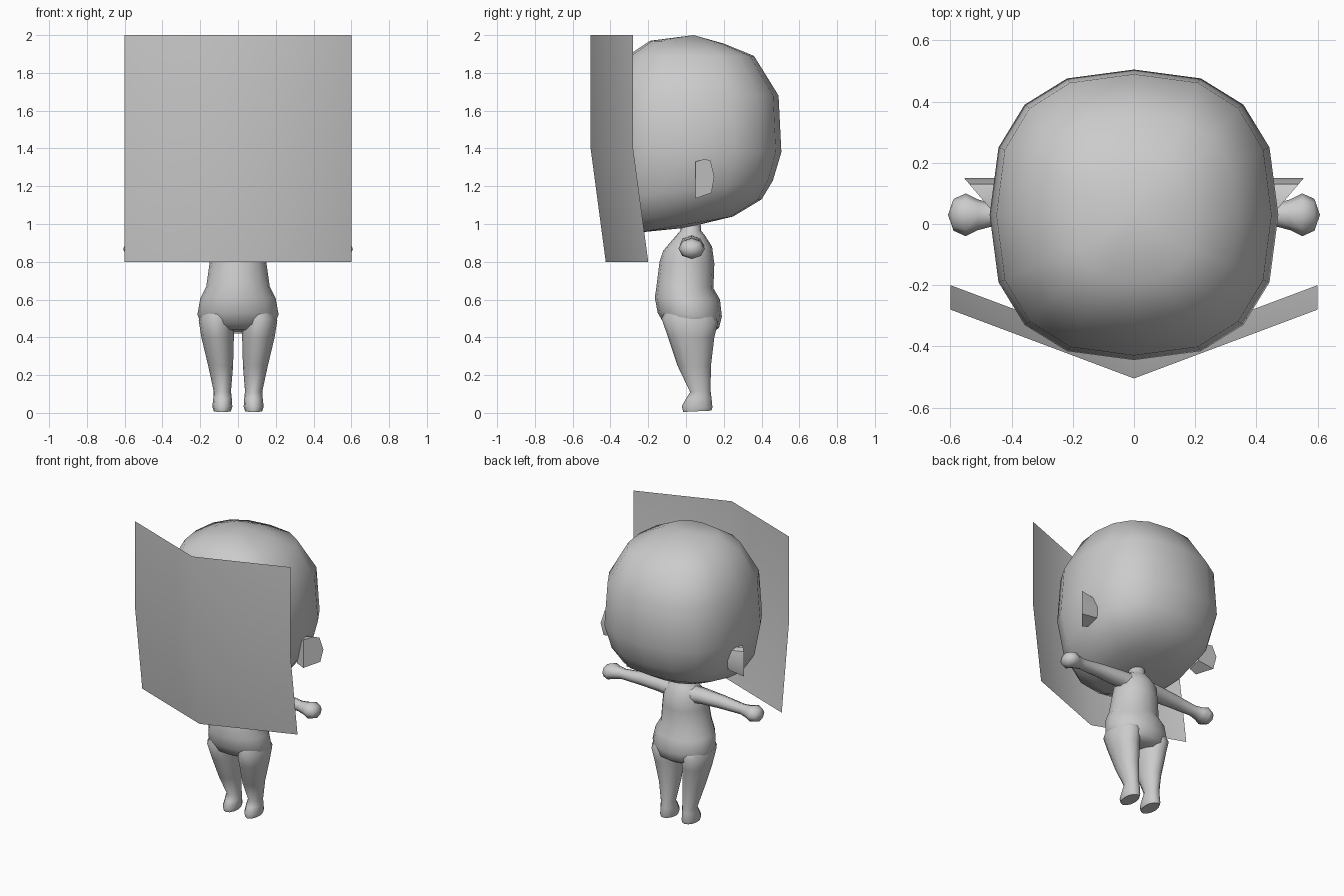
import bpy, bmesh, math
from mathutils import Vector

grey = bpy.data.materials.new("plain_grey")
grey.diffuse_color = (0.6, 0.6, 0.6, 1)


def make(name, verts, faces, angle=60):
    me = bpy.data.meshes.new(name)
    me.from_pydata([tuple(v) for v in verts], [], faces)
    bm = bmesh.new()
    bm.from_mesh(me)
    bmesh.ops.recalc_face_normals(bm, faces=bm.faces)
    bm.to_mesh(me)
    bm.free()
    ob = bpy.data.objects.new(name, me)
    bpy.context.collection.objects.link(ob)
    me.materials.append(grey)
    bpy.ops.object.select_all(action='DESELECT')
    ob.select_set(True)
    bpy.context.view_layer.objects.active = ob
    bpy.ops.object.shade_smooth_by_angle(angle=math.radians(angle))
    return ob


def loft(name, rings, start=None, end=None, angle=60):
    """Skin closed rings; ends close to a pole point or to a flat cap."""
    n = len(rings[0])
    verts = [v for r in rings for v in r]
    faces = [(k * n + i, k * n + (i + 1) % n, (k + 1) * n + (i + 1) % n, (k + 1) * n + i)
             for k in range(len(rings) - 1) for i in range(n)]
    for pole, base in ((start, 0), (end, (len(rings) - 1) * n)):
        if pole is None:
            faces.append(tuple(range(base, base + n)))
        else:
            verts.append(pole)
            faces += [(base + i, base + (i + 1) % n, len(verts) - 1) for i in range(n)]
    return make(name, verts, faces, angle)


def level_ring(x, hw, yf, yb, zf, zb, n=16, power=2.0):
    """Oval ring between a front and a back point, which may differ in height."""
    out = []
    for i in range(n):
        a = 2 * math.pi * i / n
        c, s = math.cos(a), math.sin(a)
        u = math.copysign(abs(c) ** (2 / power), c)
        v = math.copysign(abs(s) ** (2 / power), s)
        t = (v + 1) / 2
        out.append((x + hw * u, yf + (yb - yf) * t, zf + (zb - zf) * t))
    return out


# Bent front sheet
sheet = [(x, y + dy, z) for z, dy in ((2, 0), (1.4, 0), (0.8, 0.08))
         for x, y in ((-0.6, -0.28), (0, -0.505), (0.6, -0.28))]
make("front_sheet", sheet, [(0, 1, 4, 3), (1, 2, 5, 4), (3, 4, 7, 6), (4, 5, 8, 7)])

# Head: half width, front y, back y, front z, back z
head = [(0.21, -0.25, 0.25, 0.955, 1.04), (0.35, -0.35, 0.40, 1.0, 1.13),
        (0.43, -0.41, 0.46, 1.13, 1.23), (0.472, -0.445, 0.505, 1.38, 1.38),
        (0.45, -0.43, 0.49, 1.68, 1.68), (0.34, -0.31, 0.36, 1.89, 1.89),
        (0.19, -0.19, 0.20, 1.97, 1.955)]
loft("head", [level_ring(0, *r, power=2.5) for r in head], (0, 0, 0.98), (0, 0.04, 2.0))

# Torso from hips to neck
torso = [(0.13, -0.06, 0.13, 0.44, 0.42), (0.19, -0.115, 0.175, 0.47, 0.45),
         (0.215, -0.15, 0.19, 0.53, 0.51), (0.20, -0.165, 0.18, 0.61, 0.60),
         (0.168, -0.155, 0.145, 0.68, 0.66), (0.15, -0.14, 0.15, 0.80, 0.79),
         (0.14, -0.12, 0.138, 0.86, 0.88), (0.10, -0.06, 0.10, 0.93, 0.94),
         (0.055, -0.03, 0.08, 0.965, 0.965), (0.05, -0.025, 0.075, 1.04, 1.04)]
loft("torso", [level_ring(0, *r) for r in torso])

# Legs: centre x, half width, front y, back y, front z, back z
leg = [(0.083, 0.045, -0.015, 0.135, 0.005, 0.012), (0.083, 0.053, -0.022, 0.14, 0.035, 0.03),
       (0.082, 0.049, 0.0, 0.135, 0.075, 0.08), (0.083, 0.046, 0.022, 0.13, 0.11, 0.12),
       (0.092, 0.066, -0.045, 0.132, 0.25, 0.25), (0.108, 0.086, -0.095, 0.15, 0.40, 0.40),
       (0.115, 0.093, -0.13, 0.17, 0.50, 0.48), (0.10, 0.08, -0.09, 0.13, 0.58, 0.56)]
# Arms: x, centre y, centre z, radius y, radius z
arm = [(0.07, 0.03, 0.88, 0.07, 0.06), (0.15, 0.03, 0.885, 0.06, 0.052),
       (0.30, 0.03, 0.883, 0.048, 0.045), (0.46, 0.03, 0.875, 0.037, 0.036),
       (0.51, 0.03, 0.872, 0.05, 0.043), (0.55, 0.03, 0.87, 0.07, 0.055),
       (0.59, 0.03, 0.867, 0.052, 0.042)]
# Ear outline: y, z
ear = [(0.05, 1.33), (0.10, 1.345), (0.13, 1.335), (0.15, 1.25), (0.135, 1.165), (0.05, 1.135)]
for side, s in (("left", 1), ("right", -1)):
    loft(side + "_leg", [level_ring(s * r[0], *r[1:], n=12) for r in leg])
    rings = [[(s * x, y + ry * math.cos(i * math.pi / 4), z + rz * math.sin(i * math.pi / 4))
              for i in range(8)] for x, y, z, ry, rz in arm]
    loft(side + "_arm", rings, end=(s * 0.608, 0.03, 0.867))
    # Ear flares outward toward the back
    inner = [(s * 0.42, y, 1.24 + (z - 1.24) * 0.8) for y, z in ear]
    outer = [(s * (0.47 + (y - 0.05) * 0.85), y, z) for y, z in ear]
    loft(side + "_ear", [inner, outer], angle=40)
